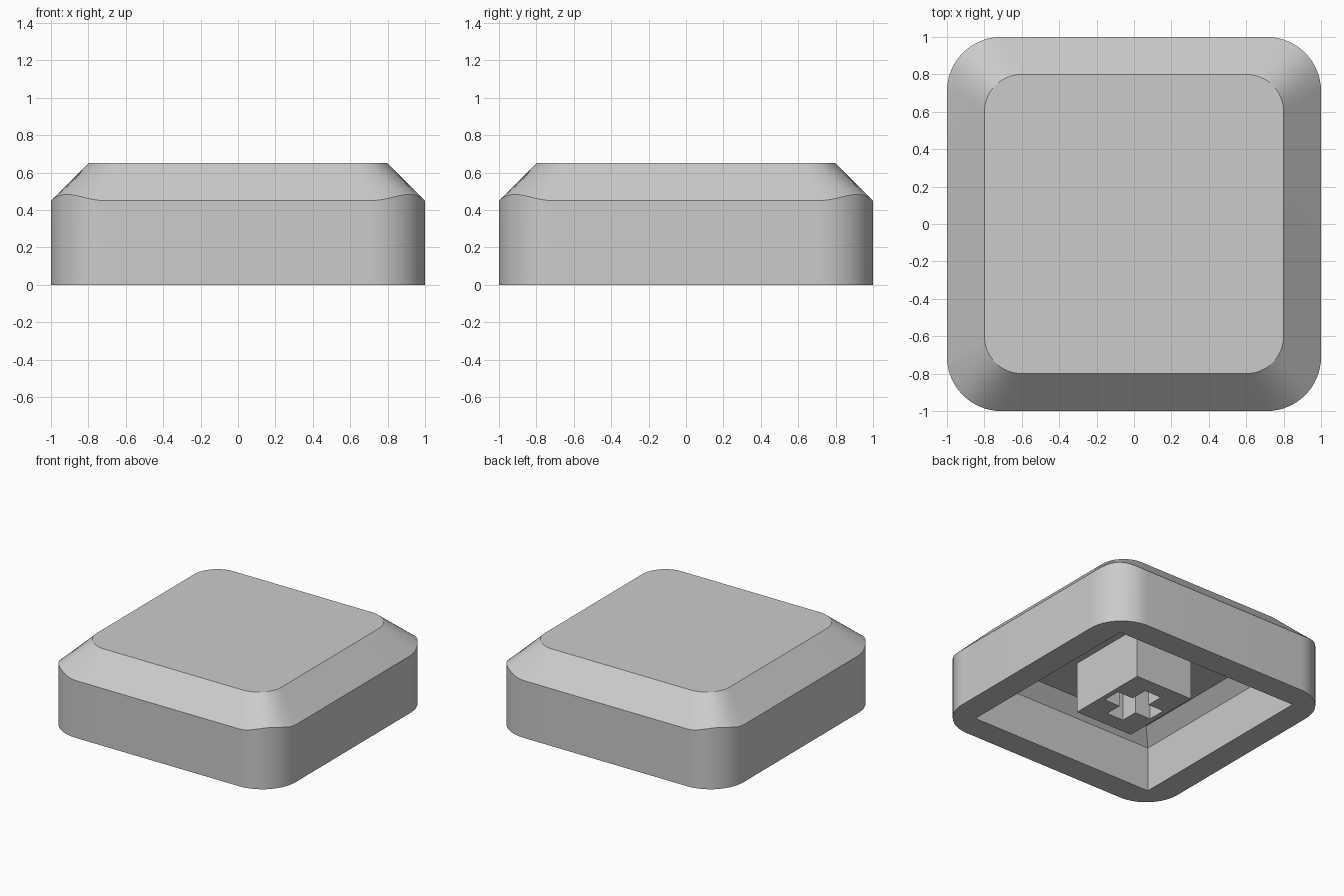
import bpy, bmesh
from math import sin, cos, pi, radians

SEGMENTS = 16

old = bpy.data.objects.get("Cube")
if old:
    bpy.data.objects.remove(old, do_unlink=True)

grey = bpy.data.materials.new("plain grey")
grey.use_nodes = True
grey.diffuse_color = (0.6, 0.6, 0.6, 1)
grey.node_tree.nodes["Principled BSDF"].inputs["Base Color"].default_value = (0.6, 0.6, 0.6, 1)


def rounded_square(half, radius, z, lift=0.0):
    """Loop of points; lift raises the middle of each rounded corner."""
    points = []
    c = half - radius
    for k, (sx, sy) in enumerate([(1, 1), (-1, 1), (-1, -1), (1, -1)]):
        for i in range(SEGMENTS + 1):
            t = i / SEGMENTS * pi / 2
            a = k * pi / 2 + t
            points.append((sx * c + radius * cos(a), sy * c + radius * sin(a),
                           z + lift * sin(2 * t) ** 2))
    return points


def rectangle(hx, hy, z):
    return [(hx, hy, z), (-hx, hy, z), (-hx, -hy, z), (hx, -hy, z)]


def cross(length, width, z):
    """Plus-shaped outline, one quarter turned four times."""
    points = []
    for x, y in [(length, -width), (length, width), (width, width)]:
        points.append((x, y))
    outline = []
    for _ in range(4):
        outline += points
        points = [(-y, x) for x, y in points]
    return [(x, y, z) for x, y in outline]


def loft(name, loops):
    """Closed solid through a stack of matching loops, bottom to top."""
    bm = bmesh.new()
    rings = [[bm.verts.new(p) for p in loop] for loop in loops]
    n = len(rings[0])
    for low, high in zip(rings, rings[1:]):
        for i in range(n):
            j = (i + 1) % n
            bm.faces.new((low[i], low[j], high[j], high[i]))
    bm.faces.new(rings[0][::-1])
    bm.faces.new(rings[-1])
    bmesh.ops.recalc_face_normals(bm, faces=bm.faces[:])
    mesh = bpy.data.meshes.new(name)
    bm.to_mesh(mesh)
    bm.free()
    mesh.materials.append(grey)
    obj = bpy.data.objects.new(name, mesh)
    bpy.context.collection.objects.link(obj)
    return obj


def activate(obj):
    bpy.ops.object.select_all(action='DESELECT')
    obj.select_set(True)
    bpy.context.view_layer.objects.active = obj


def cut(obj, cutter):
    cutter.hide_render = True
    mod = obj.modifiers.new("cut", 'BOOLEAN')
    mod.operation = 'DIFFERENCE'
    mod.solver = 'EXACT'
    mod.object = cutter
    activate(obj)
    bpy.ops.object.modifier_apply(modifier=mod.name)
    bpy.data.objects.remove(cutter, do_unlink=True)


# Cap shell: straight skirt, sloped shoulder, flat top
shell = loft("cap_shell", [
    rounded_square(1.0, 0.29, 0.0),
    rounded_square(1.0, 0.29, 0.45, lift=0.033),
    rounded_square(0.8, 0.2, 0.65),
])

# Hollow underside with sloped upper edge
cut(shell, loft("cavity_cutter", [
    rectangle(0.8, 0.8, -0.1),
    rectangle(0.8, 0.8, 0.35),
    rectangle(0.7, 0.7, 0.45),
]))

# Mounting stem with a cross-shaped socket
stem = loft("mounting_stem", [rectangle(0.25, 0.333, 0.05), rectangle(0.25, 0.333, 0.46)])
cut(stem, loft("socket_cutter", [cross(0.21, 0.073, -0.1), cross(0.21, 0.073, 0.6)]))

for part in (shell, stem):
    activate(part)
    bpy.ops.object.shade_smooth_by_angle(angle=radians(25))
